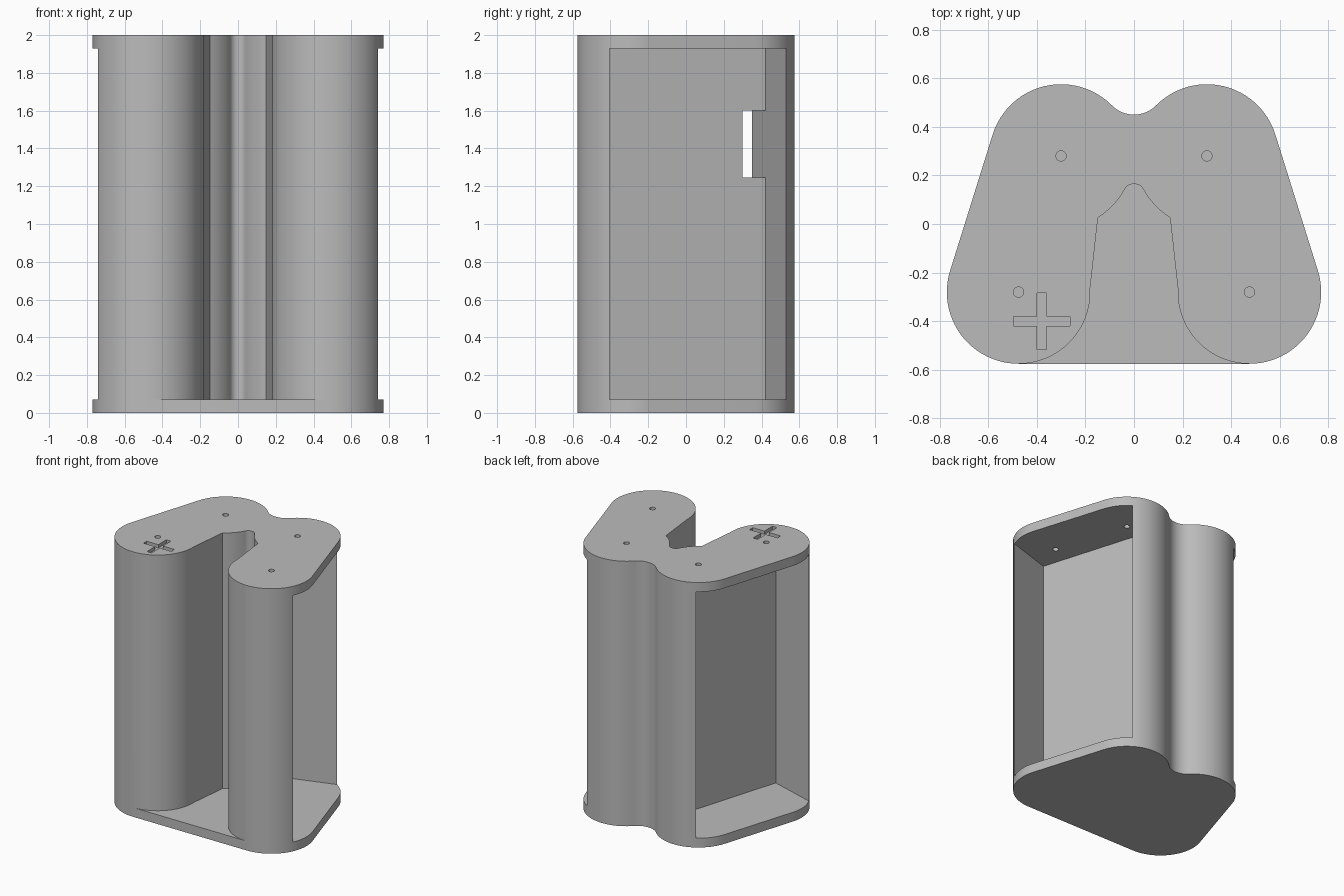
import bpy, bmesh
from math import atan2, cos, sin, pi, hypot
from mathutils import Vector

if "Cube" in bpy.data.objects:
    bpy.data.objects.remove(bpy.data.objects["Cube"])

H, T = 2.0, 0.07            # total height, plate thickness
R = 0.295                   # lobe radius
FRONT, BACK = Vector((0.475, -0.28)), Vector((0.3, 0.28))

grey = bpy.data.materials.new("plain grey")
grey.use_nodes = True
grey.diffuse_color = (0.5, 0.5, 0.5, 1)
grey.node_tree.nodes["Principled BSDF"].inputs["Base Color"].default_value = (0.5, 0.5, 0.5, 1)


def arc(c, r, a0, a1, n=24):
    return [Vector((c[0] + r * cos(a0 + (a1 - a0) * i / n),
                    c[1] + r * sin(a0 + (a1 - a0) * i / n))) for i in range(n + 1)]


def mirrored(half):
    """Close a +x half profile that runs from the front to the middle (x = 0)."""
    other = [Vector((-p.x, p.y)) for p in reversed(half)]
    return half + other[1:]


def prism(name, pts, z0, z1):
    bm = bmesh.new()
    face = bm.faces.new([bm.verts.new((p[0], p[1], z0)) for p in pts])
    top = bmesh.ops.extrude_face_region(bm, geom=[face])["geom"]
    bmesh.ops.translate(bm, vec=(0, 0, z1 - z0),
                        verts=[g for g in top if isinstance(g, bmesh.types.BMVert)])
    bmesh.ops.recalc_face_normals(bm, faces=bm.faces)
    mesh = bpy.data.meshes.new(name)
    bm.to_mesh(mesh)
    bm.free()
    mesh.materials.append(grey)
    ob = bpy.data.objects.new(name, mesh)
    bpy.context.collection.objects.link(ob)
    return ob


def fillet(apex, side):
    """Circle on x = 0 touching both back lobes and passing through y = apex."""
    d = abs(apex - BACK.y)
    r = (BACK.x ** 2 + d * d - R * R) / (2 * (R - d))
    return Vector((0, apex + side * r)), r


# Outer outline: front lobe, straight flank, back lobe, notch
flank = BACK - FRONT
out_ang = atan2(-flank.x, flank.y)
c, r = fillet(0.45, 1)
touch = atan2(c.y - BACK.y, c.x - BACK.x)
outline = mirrored(arc(FRONT, R, -pi / 2, out_ang) + arc(BACK, R, out_ang, touch)
                   + arc(c, r, touch - pi, -pi / 2, 12)[1:])
body = prism("holder_body", outline, 0, H)

# Grip recess in the front, above the base plate
c, r = fillet(0.165, -1)
touch = atan2(c.y - BACK.y, c.x - BACK.x)
start = atan2(0.03 - BACK.y, 0.15 - BACK.x)
recess = mirrored([Vector((FRONT.x, -0.8))] + arc(FRONT, R, -pi / 2, -pi - 0.05)
                  + arc(BACK, R, start, touch, 12)
                  + arc(c, r, touch + pi, pi / 2, 12)[1:])
cutters = [prism("recess_cutter", recess, T, H + 0.2)]

# Side pockets, parallel to the flanks
along = flank.normalized()
outward = Vector((along.y, -along.x))
inner_front, inner_back = Vector((0.389, -0.515)), Vector((0.104, 0.42))
pocket = [inner_front, inner_front + outward * 0.8, inner_back + outward * 0.8, inner_back]
for s in (1, -1):
    cutters.append(prism("pocket_cutter", [(s * p.x, p.y) for p in pocket], T, H - T))

# Wire window from pocket to pocket
near = inner_back - along * 0.126
window = [inner_back + outward * 0.05, near + outward * 0.05,
          near - outward * 0.32, inner_back - outward * 0.32]
cutters.append(prism("window_cutter", window, 1.245, 1.6))

# Screw holes through the top plate
for p in (FRONT, BACK):
    for s in (1, -1):
        cutters.append(prism("hole_cutter", arc((s * p.x, p.y), 0.021, 0, 2 * pi, 24)[:-1],
                             H - T - 0.05, H + 0.1))

# Engraved plus mark
x, y, w, a = -0.38, -0.4, 0.019, 0.116
plus = [(-w, -a), (w, -a), (w, -w), (a, -w), (a, w), (w, w),
        (w, a), (-w, a), (-w, w), (-a, w), (-a, -w), (-w, -w)]
cutters.append(prism("plus_cutter", [(x + px, y + py) for px, py in plus], H - 0.025, H + 0.1))

# Cut everything out of the body
bpy.context.view_layer.objects.active = body
for cutter in cutters:
    cutter.hide_render = True
    mod = body.modifiers.new("cut", 'BOOLEAN')
    mod.operation, mod.solver, mod.object = 'DIFFERENCE', 'EXACT', cutter
    bpy.ops.object.modifier_apply(modifier=mod.name)
    bpy.data.objects.remove(cutter)

bpy.ops.object.select_all(action='DESELECT')
body.select_set(True)
bpy.ops.object.shade_smooth_by_angle(angle=0.5)
